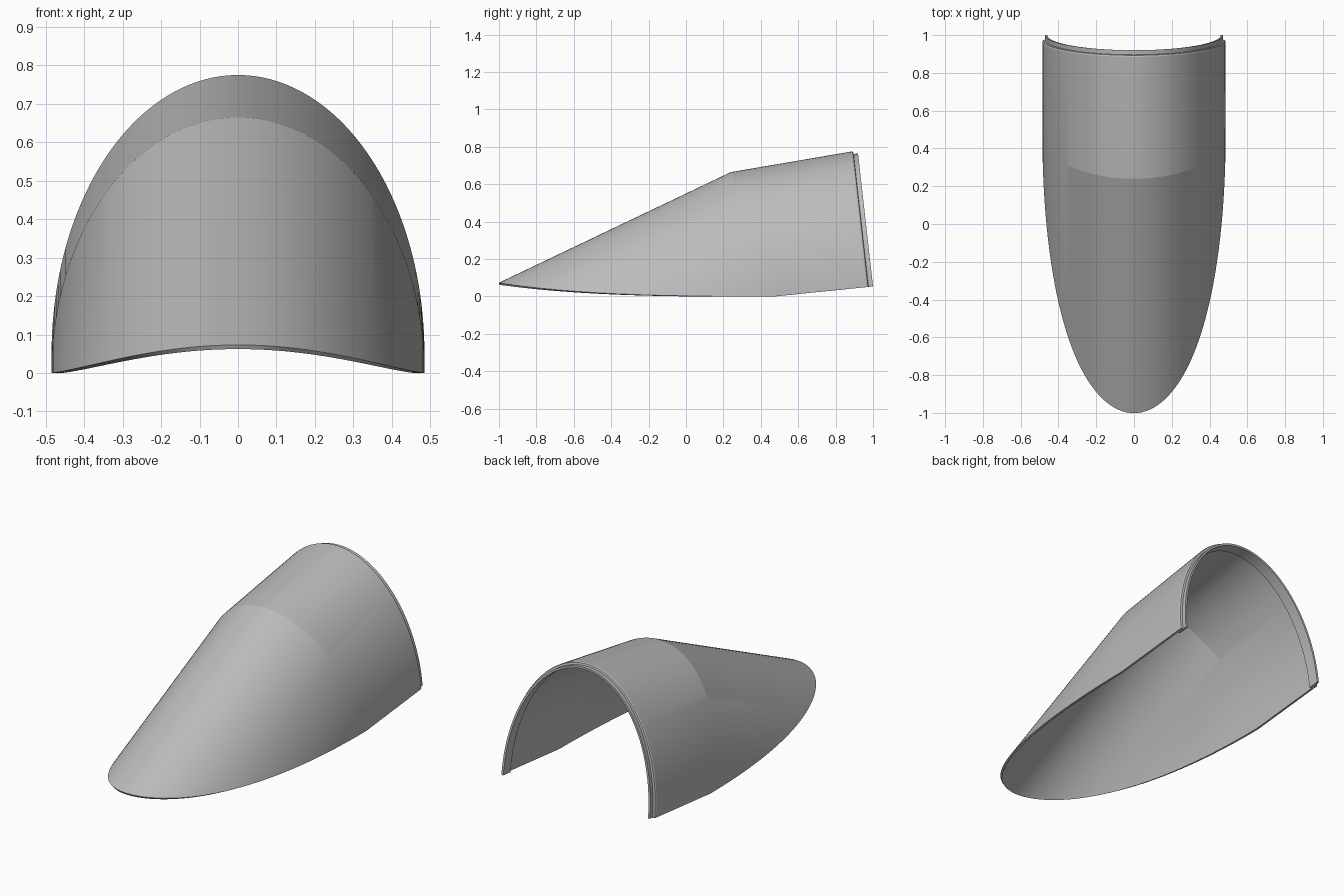
import bpy, bmesh, math

if "Cube" in bpy.data.objects:
    bpy.data.objects.remove(bpy.data.objects["Cube"])

N = 72            # segments across the arch
HALF = 0.485      # half width of the arch
WALL = 0.012      # shell thickness

grey = bpy.data.materials.new("grey")
grey.diffuse_color = (0.5, 0.5, 0.5, 1)
grey.use_nodes = True
grey.node_tree.nodes["Principled BSDF"].inputs["Base Color"].default_value = grey.diffuse_color


def front_point(t):
    """Slanted scoop edge: the kink arch slid down the front slope."""
    x, y, z = kink_point(t)
    zb = 0.073 * math.sin(t) ** 2.6 if 0 < t < math.pi else 0.0
    return x, y - max(z - zb, 0) / 0.477, min(zb, z)


def kink_point(t):
    s = max(math.sin(t), 0)
    return HALF * math.cos(t), 0.47 - 0.23 * s, 0.665 * s


def rear_point(t, inset=0.0, d=0.0):
    s = max(math.sin(t), 0)
    return ((HALF - inset) * math.cos(t), 0.965 - 0.08 * s + d,
            0.05 + (0.725 - inset) * s + 0.1 * d)


def build(name, rows, closed=False):
    """Skin a list of arch functions; closed rows form a solid ring with caps."""
    bm = bmesh.new()
    grid = [[bm.verts.new(f(math.pi * i / N)) for i in range(N + 1)] for f in rows]
    pairs = list(zip(grid, grid[1:])) + ([(grid[-1], grid[0])] if closed else [])
    for a, b in pairs:
        for i in range(N):
            bm.faces.new((a[i], b[i], b[i + 1], a[i + 1]))
    if closed:
        bm.faces.new([r[0] for r in grid])
        bm.faces.new([r[-1] for r in grid])
        bmesh.ops.recalc_face_normals(bm, faces=bm.faces)
    bmesh.ops.remove_doubles(bm, verts=bm.verts, dist=1e-5)
    me = bpy.data.meshes.new(name)
    bm.to_mesh(me)
    bm.free()
    me.materials.append(grey)
    ob = bpy.data.objects.new(name, me)
    bpy.context.collection.objects.link(ob)
    bpy.ops.object.select_all(action='DESELECT')
    ob.select_set(True)
    bpy.context.view_layer.objects.active = ob
    return ob


# Thin arched shell: sloping scoop in front, flatter sleeve behind
shell = build("shell", [front_point, kink_point, rear_point])
solid = shell.modifiers.new("wall", 'SOLIDIFY')
solid.thickness = WALL
solid.offset = -1
bpy.ops.object.modifier_apply(modifier=solid.name)
bpy.ops.object.shade_smooth_by_angle(angle=math.radians(9))

# Stepped lip around the rear opening, as (inset, distance behind shell)
profile = [(0.0, 0.0), (0.003, 0.008), (0.014, 0.011), (0.014, 0.035),
           (0.026, 0.035), (0.026, -0.03), (0.0115, -0.03), (0.0115, 0.0)]
lip = build("rear_lip", [lambda t, p=p: rear_point(t, *p) for p in profile], closed=True)
bpy.ops.object.shade_smooth_by_angle(angle=math.radians(12))
